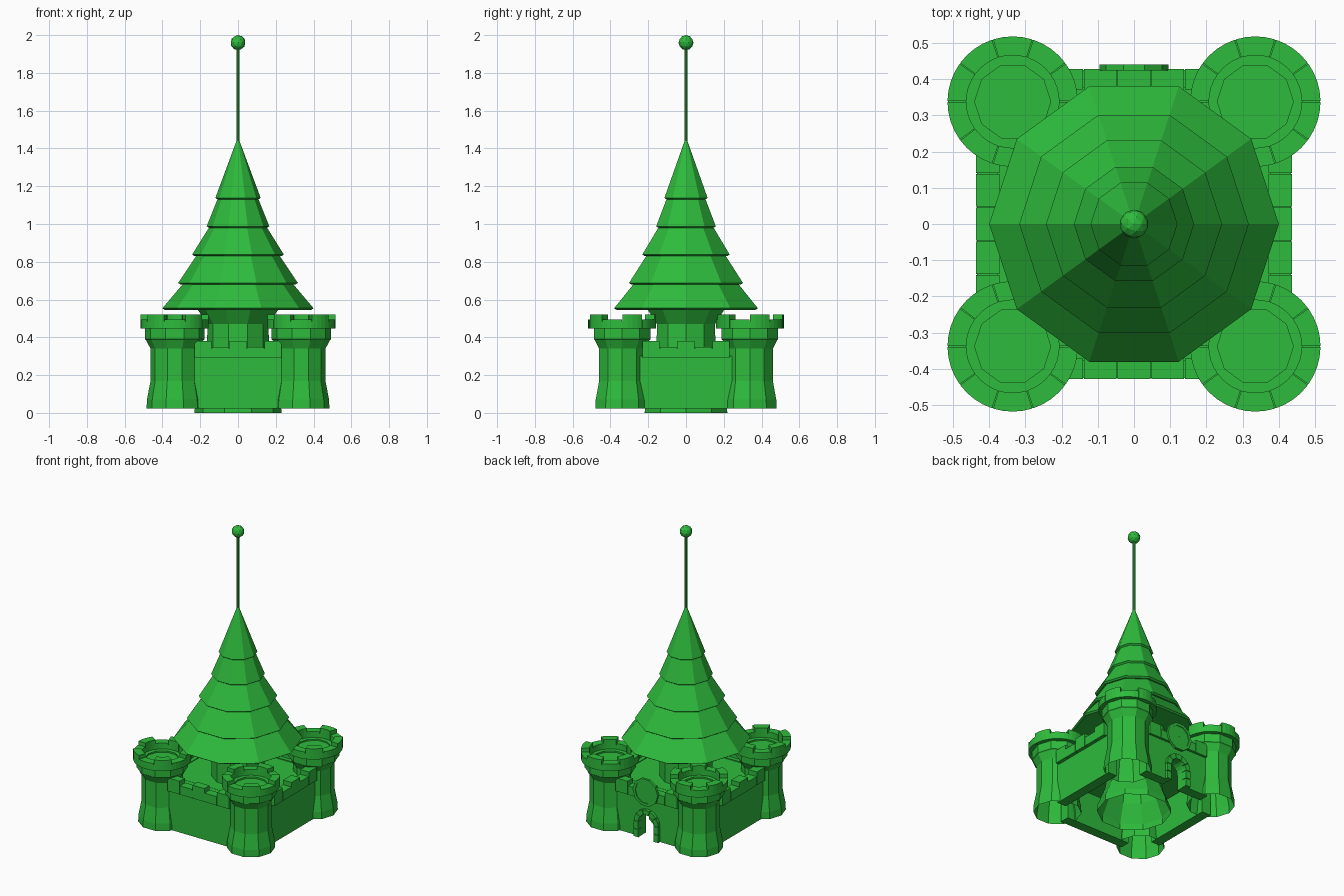
import bpy, bmesh, math
from mathutils import Matrix

if "Cube" in bpy.data.objects:
    bpy.data.objects.remove(bpy.data.objects["Cube"])

green = bpy.data.materials.new("leaf green")
green.diffuse_color = (0.027, 0.5, 0.045, 1)
green.use_nodes = True
green.node_tree.nodes["Principled BSDF"].inputs["Base Color"].default_value = green.diffuse_color


def finish(name, bm):
    bmesh.ops.recalc_face_normals(bm, faces=bm.faces)
    me = bpy.data.meshes.new(name)
    bm.to_mesh(me)
    bm.free()
    me.materials.append(green)
    ob = bpy.data.objects.new(name, me)
    bpy.context.collection.objects.link(ob)
    return ob


def lathe(name, profile, n=10, cx=0, cy=0, floor=True):
    """Faceted solid of revolution from (radius, z) points, capped on top."""
    bm = bmesh.new()
    rings = [[bm.verts.new((cx + r * math.cos(math.tau * i / n),
                            cy + r * math.sin(math.tau * i / n), z))
              for i in range(n)] for r, z in profile]
    for a, b in zip(rings, rings[1:]):
        for i in range(n):
            j = (i + 1) % n
            bm.faces.new((a[i], a[j], b[j], b[i]))
    if floor:
        bm.faces.new(rings[0])
    bm.faces.new(rings[-1])
    return finish(name, bm)


def add_box(bm, x0, x1, y0, y1, z0, z1, turn=0):
    m = Matrix.Rotation(turn, 4, 'Z')
    m = m @ Matrix.Translation(((x0 + x1) / 2, (y0 + y1) / 2, (z0 + z1) / 2))
    m = m @ Matrix.Diagonal((x1 - x0, y1 - y0, z1 - z0, 1))
    bmesh.ops.create_cube(bm, size=1, matrix=m)


def add_sector(bm, cx, cy, r0, r1, z0, z1, a0, a1, steps=4, vertical=False):
    """Curved block between two radii; vertical=True lays it in the xz plane."""
    def pt(r, a, h):
        u, v = r * math.cos(a), r * math.sin(a)
        return (cx + u, h, cy + v) if vertical else (cx + u, cy + v, h)
    secs = []
    for i in range(steps + 1):
        a = a0 + (a1 - a0) * i / steps
        secs.append([bm.verts.new(pt(r, a, h))
                     for r, h in ((r0, z0), (r1, z0), (r1, z1), (r0, z1))])
    for p, q in zip(secs, secs[1:]):
        for k in range(4):
            l = (k + 1) % 4
            bm.faces.new((p[k], p[l], q[l], q[k]))
    bm.faces.new(secs[0])
    bm.faces.new(secs[-1])


# Central trunk with flared foot and head, hollow at the foot
lathe("central_trunk", [(0.23, 0), (0.228, 0.04), (0.18, 0.16), (0.165, 0.25),
                        (0.162, 0.47), (0.212, 0.545), (0.212, 0.56)], floor=False)

# Five stacked cone tiers
tiers = [(0.40, 0.546, 0.285, 0.69), (0.317, 0.68, 0.215, 0.84),
         (0.243, 0.83, 0.148, 0.99), (0.166, 0.98, 0.105, 1.14),
         (0.12, 1.13, 0.006, 1.445)]
for k, (r0, z0, r1, z1) in enumerate(tiers):
    lathe(f"cone_tier_{k + 1}", [(r0 - 0.012, z0), (r0, z0 + 0.008), (r1, z1)])

# Pole and ball on the tip
lathe("pole", [(0.008, 1.42), (0.008, 1.94)], 8)
bm = bmesh.new()
bmesh.ops.create_icosphere(bm, subdivisions=2, radius=0.04,
                           matrix=Matrix.Translation((0, 0, 1.96)))
finish("pole_ball", bm)

# Corner towers, hollow at the foot, with ten battlement blocks each
for sx in (-1, 1):
    for sy in (-1, 1):
        cx, cy = 0.335 * sx, 0.338 * sy
        lathe("corner_tower", [(0.149, 0.022), (0.147, 0.07), (0.128, 0.17),
                               (0.128, 0.34), (0.152, 0.385), (0.158, 0.39),
                               (0.158, 0.455), (0.105, 0.455), (0.105, 0.445)],
              10, cx, cy, floor=False)
        bm = bmesh.new()
        add_sector(bm, cx, cy, 0.129, 0.179, 0.448, 0.485, 0, math.tau, 40)
        for i in range(10):
            a = math.tau * i / 10
            top = 0.52 if i % 2 == 0 else 0.495
            add_sector(bm, cx, cy, 0.128, 0.18, 0.447, top,
                       a + 0.008, a + math.tau / 10 - 0.008)
        finish("tower_battlements", bm)

# Curtain walls: one per side, the back one holds the gate
bm = bmesh.new()
for k in range(3):
    add_box(bm, -0.245, 0.245, -0.412, -0.345, 0.022, 0.3, (k - 1) * math.pi / 2)
finish("curtain_walls", bm)

bm = bmesh.new()
add_box(bm, -0.245, 0.245, 0.345, 0.412, 0.022, 0.3)
gate_wall = finish("gate_wall", bm)

# Arched gate opening, cut right through the back wall
bm = bmesh.new()
outline = [(0.06, -0.05)] + [(0.06 * math.cos(math.pi * i / 8),
                              0.13 + 0.06 * math.sin(math.pi * i / 8))
                             for i in range(9)] + [(-0.06, -0.05)]
face = bm.faces.new([bm.verts.new((x, 0.3, z)) for x, z in outline])
ext = bmesh.ops.extrude_face_region(bm, geom=[face])
bmesh.ops.translate(bm, vec=(0, 0.2, 0),
                    verts=[v for v in ext["geom"] if isinstance(v, bmesh.types.BMVert)])
cutter = finish("gate_cutter", bm)
cutter.hide_render = True
cutter.hide_set(True)
mod = gate_wall.modifiers.new("gate", 'BOOLEAN')
mod.object = cutter
mod.operation = 'DIFFERENCE'
mod.solver = 'EXACT'

# Stone surround of the gate
bm = bmesh.new()
for i in range(5):
    add_sector(bm, 0, 0.13, 0.058, 0.092, 0.39, 0.432, math.pi * i / 5 + 0.02,
               math.pi * (i + 1) / 5 - 0.02, 2, True)
for s in (-1, 1):
    for z in (0.022, 0.077):
        add_box(bm, *sorted((s * 0.058, s * 0.092)), 0.39, 0.432, z, z + 0.051)
finish("gate_surround", bm)

# Thin round shield on the battlements above the gate, with a raised rim
bm = bmesh.new()
add_sector(bm, 0, 0.345, 0.001, 0.08, 0.424, 0.436, 0, math.tau, 10, True)
add_sector(bm, 0, 0.345, 0.076, 0.095, 0.424, 0.441, 0, math.tau, 10, True)
finish("gate_shield", bm)

# Wall battlements: five blocks per side, alternating height
bm = bmesh.new()
for k in range(4):
    out = 0.436 if k % 2 else 0.428
    add_box(bm, -0.228, 0.228, 0.003 - out, -0.375, 0.292, 0.34, k * math.pi / 2)
    for i in range(-2, 3):
        top = 0.38 if i % 2 == 0 else 0.35
        add_box(bm, i * 0.093 - 0.045, i * 0.093 + 0.045, -out, -0.372,
                0.29, top, k * math.pi / 2)
finish("wall_battlements", bm)

# Courtyard deck behind the battlements
bm = bmesh.new()
add_box(bm, -0.37, 0.37, -0.245, 0.245, 0.26, 0.295)
add_box(bm, -0.245, 0.245, -0.37, 0.37, 0.261, 0.294)
finish("courtyard_deck", bm)
